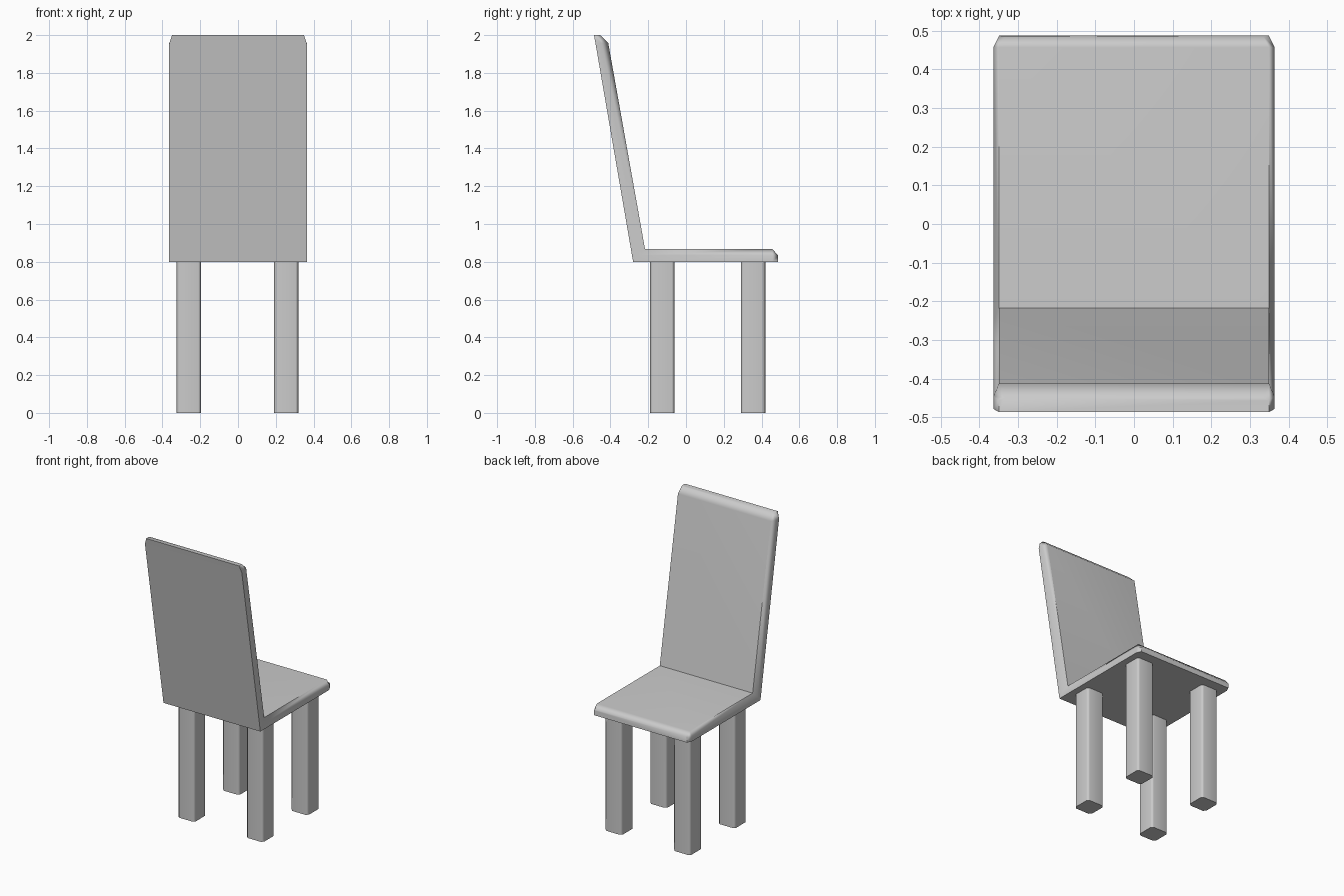
import bpy, bmesh
from math import radians

if "Cube" in bpy.data.objects:
    bpy.data.objects.remove(bpy.data.objects["Cube"])


def finish(name, bm):
    bmesh.ops.recalc_face_normals(bm, faces=bm.faces)
    mesh = bpy.data.meshes.new(name)
    bm.to_mesh(mesh)
    bm.free()
    obj = bpy.data.objects.new(name, mesh)
    bpy.context.collection.objects.link(obj)
    bpy.ops.object.select_all(action='DESELECT')
    obj.select_set(True)
    bpy.context.view_layer.objects.active = obj
    bpy.ops.object.shade_smooth_by_angle(angle=radians(60))
    # Large faces stay flat, chamfers carry the rounding
    normals = obj.modifiers.new("flat_panels", 'WEIGHTED_NORMAL')
    normals.keep_sharp = True
    return obj


# Seat and backrest: one bent board lofted from the top edge to the front edge.
# Each station: half widths (outer, inner), then outer, middle and inner (y, z)
W, I = 0.364, 0.349
stations = [
    (I, 0.335, (-0.487, 2.00), (-0.457, 2.00), (-0.450, 1.997)),
    (W, I, (-0.479, 1.955), (-0.447, 1.957), (-0.412, 1.960)),
    (W, I, (-0.280, 0.80), (-0.250, 0.835), (-0.217, 0.867)),
    (W, I, (0.457, 0.80), (0.457, 0.835), (0.457, 0.867)),
    (I, 0.335, (0.488, 0.80), (0.488, 0.832), (0.485, 0.837)),
]
bm = bmesh.new()
rings = []
for w, i, outer, mid, inner in stations:
    half = [(w, *outer), (w, *mid), (i, *inner)]
    ring = half + [(-x, y, z) for x, y, z in reversed(half)]
    rings.append([bm.verts.new(p) for p in ring])
for a, b in zip(rings, rings[1:]):
    for k in range(6):
        n = (k + 1) % 6
        bm.faces.new((a[k], a[n], b[n], b[k]))
bm.faces.new(rings[0])
bm.faces.new(rings[-1])
finish("seat_and_backrest", bm)


# Legs: square posts with chamfered upright edges
def leg(name, x, y, size=0.13, height=0.805, chamfer=0.015):
    h, c = size / 2, size / 2 - chamfer
    outline = [(h, -c), (h, c), (c, h), (-c, h), (-h, c), (-h, -c), (-c, -h), (c, -h)]
    bm = bmesh.new()
    base = bm.faces.new([bm.verts.new((x + u, y + v, 0)) for u, v in outline])
    top = bmesh.ops.extrude_face_region(bm, geom=[base], use_keep_orig=True)["geom"]
    verts = [g for g in top if isinstance(g, bmesh.types.BMVert)]
    bmesh.ops.translate(bm, verts=verts, vec=(0, 0, height))
    finish(name, bm)


for side, x in (("left", -0.26), ("right", 0.255)):
    for end, y in (("back", -0.125), ("front", 0.355)):
        leg(f"{end}_{side}_leg", x, y)
